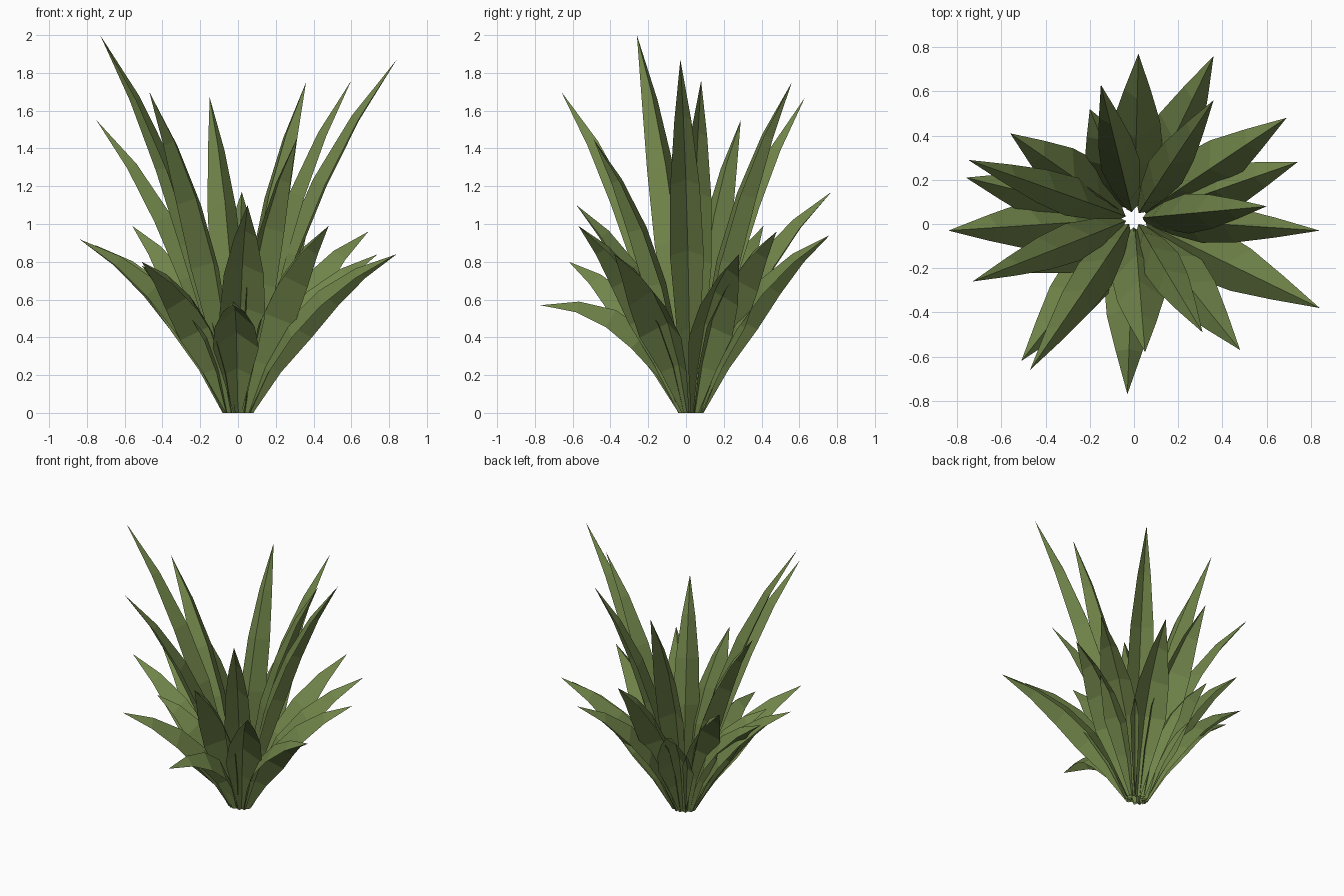
import bpy, bmesh, math
from mathutils import Vector

if "Cube" in bpy.data.objects:
    bpy.data.objects.remove(bpy.data.objects["Cube"])

leaf_green = bpy.data.materials.new("leaf green")
leaf_green.diffuse_color = (0.165, 0.235, 0.068, 1)
leaf_green.use_nodes = True
leaf_green.node_tree.nodes["Principled BSDF"].inputs["Base Color"].default_value = leaf_green.diffuse_color

CENTRE = Vector((0.0, 0.025, 0.0))
TALL = (0.020, 0.062, 0.090, 0.078, 0.045)    # half widths along the blade
BROAD = (0.022, 0.076, 0.122, 0.106, 0.060)
RIDGE, EDGE = 0.55, 0.42                       # fold above / below the path, per half width


def make_blade(name, tip, widths, root, bend, lift=None):
    """Folded pointed leaf of five segments, arching from the base to the tip."""
    tip = Vector(tip)
    flat = Vector((tip.x, tip.y - CENTRE.y, 0))
    out = flat.normalized()
    side = Vector((-out.y, out.x, 0))
    base = CENTRE + Vector((out.x * root, out.y * root * 0.8, 0))
    ctrl = CENTRE + out * flat.length * bend
    ctrl.z = lift if lift else tip.z * 0.5 + 0.2
    bm = bmesh.new()
    rows = []
    for i, w in enumerate(widths):
        t = i / len(widths)
        p = base * (1 - t) ** 2 + ctrl * 2 * t * (1 - t) + tip * t * t
        d = ((ctrl - base) * (1 - t) + (tip - ctrl) * t).normalized()
        up = side.cross(d).normalized()
        if up.dot(out) > 0:                    # midrib faces the plant's heart
            up = -up
        low = p - up * w * EDGE
        row = []
        for q in (low - side * w, p + up * w * RIDGE, low + side * w):
            q.z = 0 if i == 0 else max(q.z, 0)
            row.append(bm.verts.new(q))
        rows.append(row)
    for a, b in zip(rows, rows[1:]):
        for k in (0, 1):
            bm.faces.new((a[k], a[k + 1], b[k + 1], b[k]))
    end = bm.verts.new(tip)
    for k in (0, 1):
        bm.faces.new((rows[-1][k], rows[-1][k + 1], end))
    me = bpy.data.meshes.new(name)
    bm.to_mesh(me)
    bm.free()
    me.materials.append(leaf_green)
    bpy.context.collection.objects.link(bpy.data.objects.new(name, me))


# tall inner blades
tall_tips = [(-0.73, -0.26, 2.0), (-0.47, -0.66, 1.70), (-0.75, 0.29, 1.55),
             (-0.15, 0.63, 1.67), (0.36, 0.56, 1.75), (0.60, 0.08, 1.76),
             (0.84, -0.03, 1.87), (0.31, -0.49, 1.45)]
for n, tip in enumerate(tall_tips):
    make_blade(f"tall_blade_{n + 1}", tip, TALL, 0.05, 0.31)

# shorter, broader outer blades
outer_tips = [(0.02, 0.77, 1.17), (-0.56, 0.41, 0.99), (-0.84, -0.03, 0.92),
              (-0.76, 0.21, 0.89), (0.48, -0.57, 0.99), (0.69, 0.48, 0.96),
              (0.36, 0.76, 0.94), (0.74, 0.28, 0.84), (0.84, -0.38, 0.84),
              (-0.51, -0.62, 0.80), (0.05, -0.58, 1.10), (-0.51, -0.22, 0.78),
              (-0.20, 0.52, 0.76)]
for n, tip in enumerate(outer_tips):
    make_blade(f"outer_blade_{n + 1}", tip, BROAD, 0.07, 0.36)

# drooping front blade
make_blade("drooping_blade", (-0.03, -0.77, 0.57), BROAD, 0.065, 0.34, 0.6)
